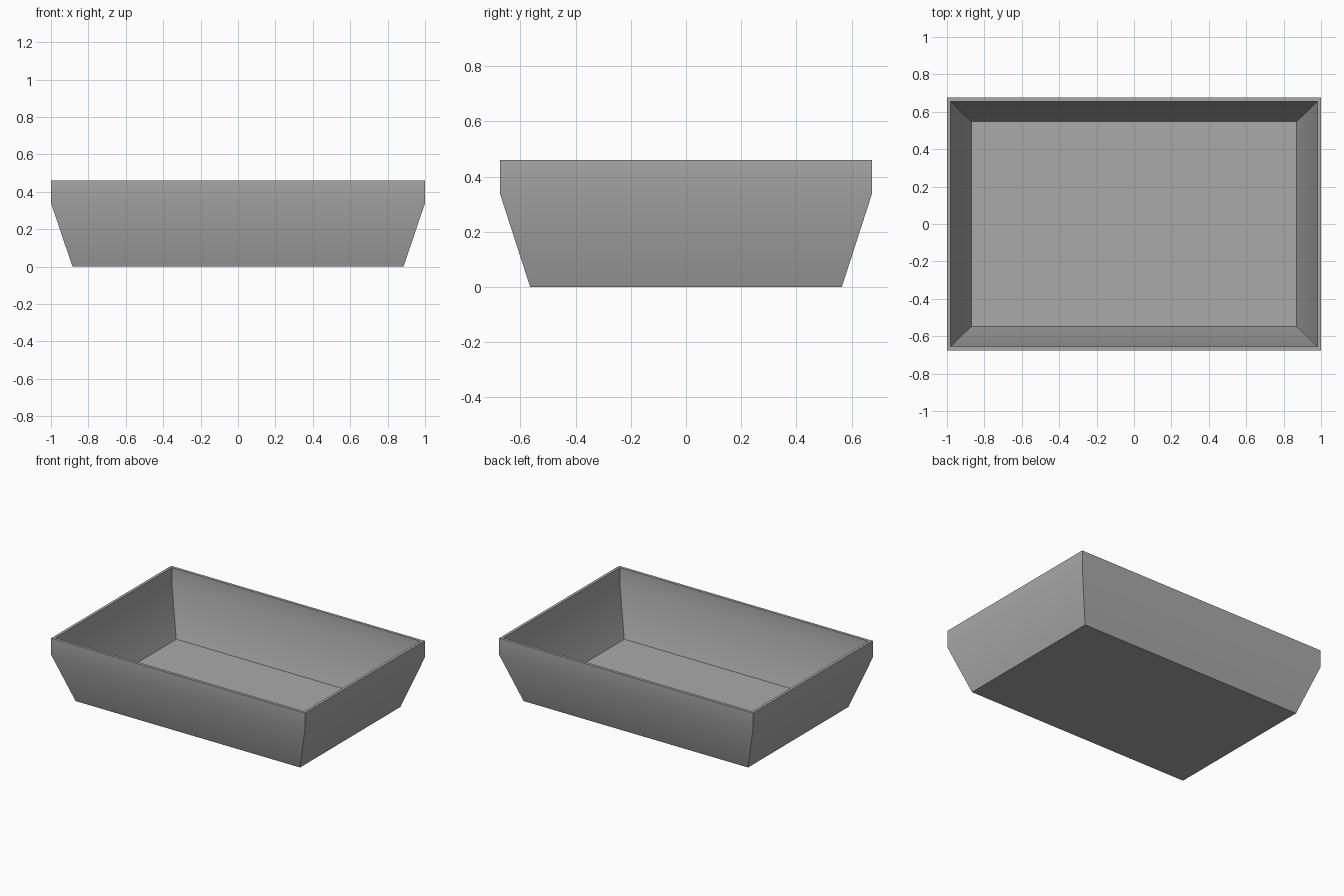
import bpy, bmesh, math

cube = bpy.data.objects.get("Cube")
if cube:
    bpy.data.objects.remove(cube, do_unlink=True)

# One plain grey for the whole tray
grey = bpy.data.materials.new("tray_grey")
grey.use_nodes = True
colour = (0.4, 0.4, 0.4, 1)
grey.diffuse_color = colour
grey.node_tree.nodes["Principled BSDF"].inputs["Base Color"].default_value = colour

# Half width, half depth and height, from the base up the outside and down to the floor
PROFILE = [
    (0.885, 0.565, 0.0),
    (1.0, 0.675, 0.34),
    (1.0, 0.675, 0.46),
    (0.98, 0.655, 0.46),
    (0.98, 0.655, 0.344),
    (0.87, 0.547, 0.02),
]
CORNERS = [(-1, -1), (1, -1), (1, 1), (-1, 1)]

# Tray shell: stacked rectangular rings joined by quads
bm = bmesh.new()
rings = [[bm.verts.new((sx * w, sy * d, z)) for sx, sy in CORNERS] for w, d, z in PROFILE]
for low, high in zip(rings, rings[1:]):
    for i in range(4):
        j = (i + 1) % 4
        bm.faces.new((low[i], low[j], high[j], high[i]))
bm.faces.new(rings[0][::-1])   # underside
bm.faces.new(rings[-1])        # inner floor
mesh = bpy.data.meshes.new("tray")
bm.to_mesh(mesh)
bm.free()
mesh.materials.append(grey)

tray = bpy.data.objects.new("tray", mesh)
bpy.context.collection.objects.link(tray)

# Soft bend in the walls, crisp corners and rim
bpy.ops.object.select_all(action='DESELECT')
tray.select_set(True)
bpy.context.view_layer.objects.active = tray
bpy.ops.object.shade_smooth_by_angle(angle=math.radians(30))
